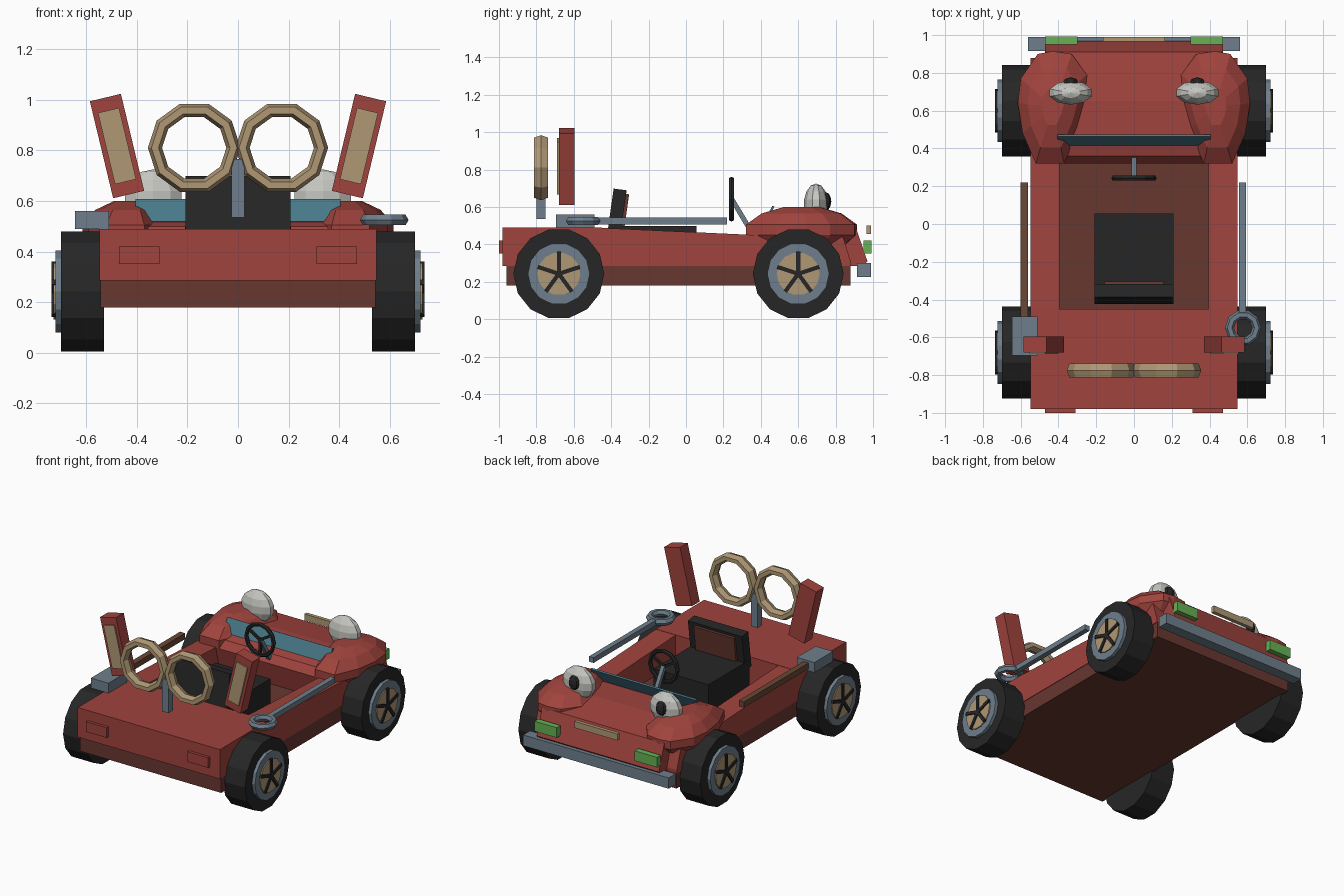
import bpy, bmesh, math
from mathutils import Vector, Matrix

if "Cube" in bpy.data.objects:
    bpy.data.objects.remove(bpy.data.objects["Cube"])

R90 = math.pi / 2


def material(name, rgb):
    m = bpy.data.materials.new(name)
    lin = [((c / 255 + 0.055) / 1.055) ** 2.4 for c in rgb]
    m.diffuse_color = (*lin, 1)
    m.use_nodes = True
    m.node_tree.nodes["Principled BSDF"].inputs["Base Color"].default_value = m.diffuse_color
    return m


RED = material("body red", (160, 67, 61))
DARK = material("dark red", (104, 55, 48))
BLACK = material("black", (38, 38, 38))
STEEL = material("blue grey", (110, 127, 140))
TAN = material("tan", (176, 152, 117))
WHITE = material("off white", (198, 198, 193))
GREEN = material("green", (102, 176, 84))
TEAL = material("teal", (72, 120, 136))
WOOD = material("wood brown", (104, 72, 54))


def finish(name, bm, mat):
    bmesh.ops.recalc_face_normals(bm, faces=bm.faces)
    me = bpy.data.meshes.new(name)
    bm.to_mesh(me)
    bm.free()
    me.materials.append(mat)
    ob = bpy.data.objects.new(name, me)
    bpy.context.collection.objects.link(ob)
    return ob


def box(name, mat, x, y, z, rot=(0, 0, 0)):
    """Box from (min, max) ranges, turned about its own centre."""
    bm = bmesh.new()
    bmesh.ops.create_cube(bm, size=1)
    bmesh.ops.scale(bm, verts=bm.verts, vec=(x[1] - x[0], y[1] - y[0], z[1] - z[0]))
    ob = finish(name, bm, mat)
    ob.location = (sum(x) / 2, sum(y) / 2, sum(z) / 2)
    ob.rotation_euler = rot
    return ob


def prism(name, mat, profile, x0, x1):
    """Side profile of (y, z) points extruded across x."""
    bm = bmesh.new()
    face = bm.faces.new([bm.verts.new((x0, y, z)) for y, z in profile])
    ext = bmesh.ops.extrude_face_region(bm, geom=[face])
    new = [v for v in ext["geom"] if isinstance(v, bmesh.types.BMVert)]
    bmesh.ops.translate(bm, verts=new, vec=(x1 - x0, 0, 0))
    return finish(name, bm, mat)


def disc_x(name, mat, x0, x1, y, z, r, sides):
    """Cylinder lying along x."""
    bm = bmesh.new()
    bmesh.ops.create_cone(bm, cap_ends=True, segments=sides, radius1=r, radius2=r,
                          depth=abs(x1 - x0))
    ob = finish(name, bm, mat)
    ob.location = ((x0 + x1) / 2, y, z)
    ob.rotation_euler = (0, R90, 0)
    return ob


def ring(name, mat, loc, major, minor, sides, depth=1.0, rot=(0, 0, 0)):
    """Faceted ring with a hexagonal section."""
    bm = bmesh.new()
    loops = []
    for i in range(sides):
        a = 2 * math.pi * i / sides
        loop = []
        for j in range(6):
            b = math.pi * j / 3
            r = major + minor * math.cos(b)
            loop.append(bm.verts.new((r * math.cos(a), r * math.sin(a),
                                      minor * depth * math.sin(b))))
        loops.append(loop)
    for i in range(sides):
        p, q = loops[i], loops[(i + 1) % sides]
        for j in range(6):
            k = (j + 1) % 6
            bm.faces.new((p[j], q[j], q[k], p[k]))
    ob = finish(name, bm, mat)
    ob.location, ob.rotation_euler = loc, rot
    return ob


def ball(name, mat, loc, radii, u, v):
    bm = bmesh.new()
    bmesh.ops.create_uvsphere(bm, u_segments=u, v_segments=v, radius=1)
    bmesh.ops.scale(bm, verts=bm.verts, vec=radii)
    ob = finish(name, bm, mat)
    ob.location = loc
    return ob


def bar(name, mat, a, b, width):
    """Square bar between two points."""
    a, b = Vector(a), Vector(b)
    h, l = width / 2, (b - a).length / 2
    ob = box(name, mat, (-h, h), (-h, h), (-l, l))
    ob.location = (a + b) / 2
    ob.rotation_euler = (b - a).to_track_quat("Z", "Y").to_euler()
    return ob


# Chassis, rear deck, nose
box("chassis", DARK, (-.543, .543), (-.96, .88), (.18, .29))
box("rear_deck", RED, (-.547, .547), (-.98, -.45), (.285, .49))
prism("hood", RED, [(.36, .285), (.32, .45), (.36, .50), (.45, .525), (.65, .525),
                    (.91, .485), (.97, .31), (.95, .285)], -.47, .47)
box("bumper", STEEL, (-.56, .56), (.915, .99), (.225, .30))
box("nose_plate", TAN, (-.165, .165), (.965, .99), (.455, .50))

# Fender outline (x, y), stacked at several heights
outline = [(.37, .32), (.52, .32), (.59, .48), (.615, .64), (.60, .77), (.51, .90),
           (.43, .915), (.33, .90), (.25, .79), (.245, .66), (.29, .50)]
levels = [(.375, .72), (.45, 1), (.505, 1), (.565, .72), (.60, .32)]


def fender(s):
    bm = bmesh.new()
    c = Vector((.43, .62))
    rows = []
    for z, k in levels:
        pts = [c + (Vector(p) - c) * k for p in outline]
        rows.append([bm.verts.new((s * p.x, p.y, z)) for p in pts])
    n = len(outline)
    for lo, hi in zip(rows, rows[1:]):
        for i in range(n):
            j = (i + 1) % n
            bm.faces.new((lo[i], lo[j], hi[j], hi[i]))
    bm.faces.new(rows[0])
    bm.faces.new(rows[-1])
    finish("fender", bm, RED)


for s in (-1, 1):
    def xr(a, b):
        return tuple(sorted((s * a, s * b)))

    # Side rails, fenders, lamps
    prism("side_rail", RED, [(-.45, .285), (-.45, .488), (.37, .45), (.84, .44),
                             (.88, .31), (.88, .285)], s * .395, s * .547)
    fender(s)
    box("head_lamp", GREEN, xr(.30, .47), (.95, .992), (.35, .42))
    box("tail_lamp", RED, xr(.31, .47), (-1, -.97), (.35, .42))

    # Eyes
    ball("eye", WHITE, (s * .335, .695, .615), (.12, .065, .11), 10, 7)
    ball("pupil", BLACK, (s * .335, .745, .63), (.043, .032, .05), 8, 6)

    # Ear boards with inset panel
    tilt = (0, s * math.radians(13.5), 0)
    cx, cz = s * .478, .817
    box("ear_board", RED, (cx - .063, cx + .063), (-.68, -.595), (cz - .197, cz + .197), tilt)
    box("ear_panel", TAN, (cx - .043, cx + .043), (-.689, -.68), (cz - .145, cz + .145), tilt)

    # Rear hoops
    ring("hoop", TAN, (s * .173, -.775, .81), .155, .028, 10, 1.5, (R90, 0, 0))

    # Wheels
    for y in (-.68, .60):
        z = .243
        disc_x("tire", BLACK, s * .53, s * .70, y, z, .243, 14)
        disc_x("rim", STEEL, s * .69, s * .722, y, z, .166, 14)
        disc_x("hub", TAN, s * .70, s * .729, y, z, .115, 14)
        for i in range(5):
            a = R90 + i * 2 * math.pi / 5
            bar("spoke", BLACK, (s * .726, y, z),
                (s * .726, y + .118 * math.cos(a), z + .118 * math.sin(a)), .022)

box("hoop_post", STEEL, (-.025, .025), (-.80, -.752), (.535, .765))

# Seat
box("seat_cushion", BLACK, (-.21, .21), (-.40, .055), (.29, .497))
lean = (math.radians(-8), 0, 0)
box("seat_back", BLACK, (-.208, .208), (-.405, -.335), (.44, .695), lean)
box("seat_pad", DARK, (-.155, .155), (-.34, -.318), (.47, .67), lean)

# Steering wheel
ring("steering_wheel", BLACK, (0, .243, .642), .106, .014, 12, 1.1, (R90, 0, 0))
for a in (0, 2 * math.pi / 3, 4 * math.pi / 3):
    a += math.pi / 6
    bar("steering_spoke", BLACK, (0, .243, .642),
        (.105 * math.cos(a), .243, .642 + .105 * math.sin(a)), .016)
bar("steering_column", STEEL, (0, .245, .642), (0, .345, .475), .026)

# Windscreen leaning over the hood
screen = box("windscreen", TEAL, (-.405, .405), (.438, .45), (.51, .61),
             (math.radians(-28), 0, 0))

# Wrench on the right, hammer on the left
box("wrench_shaft", STEEL, (.557, .593), (-.47, .22), (.507, .543))
ring("wrench_ring", STEEL, (.578, -.55, .525), .072, .024, 10)
box("hammer_handle", WOOD, (-.60, -.56), (-.52, .22), (.505, .545))
box("hammer_head", STEEL, (-.645, -.51), (-.695, -.49), (.49, .56))
